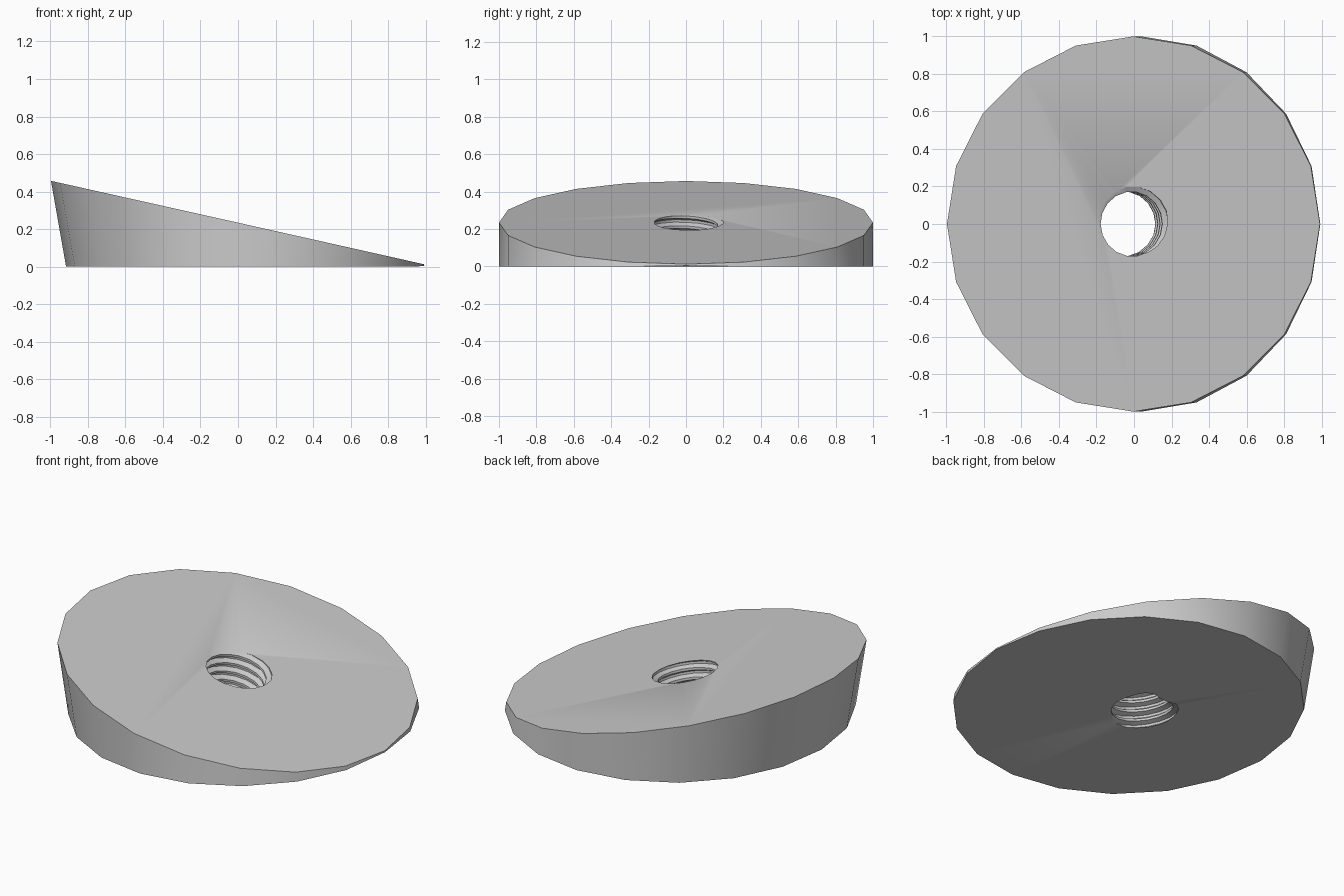
import bpy, bmesh
from math import sin, cos, tau, radians
from mathutils import Vector

cube = bpy.data.objects.get("Cube")
if cube:
    bpy.data.objects.remove(cube, do_unlink=True)

SIDES = 20
SLOPE = 0.2236          # fall of the top face along x
MID_Z = 0.234           # height of the top face at its middle
FLARE = 0.176           # lean of the side wall

grey = bpy.data.materials.new("plain_grey")
grey.use_nodes = True
colour = (0.6, 0.6, 0.6, 1)
grey.diffuse_color = colour
grey.node_tree.nodes["Principled BSDF"].inputs["Base Color"].default_value = colour


def finish(bm, name):
    bmesh.ops.recalc_face_normals(bm, faces=bm.faces)
    mesh = bpy.data.meshes.new(name)
    bm.to_mesh(mesh)
    bm.free()
    mesh.materials.append(grey)
    obj = bpy.data.objects.new(name, mesh)
    bpy.context.collection.objects.link(obj)
    return obj


# Wedge: sloping round top, leaning wall, flat base
bm = bmesh.new()
top, base = [], []
for i in range(SIDES):
    a = tau * i / SIDES
    x, y = -0.003 + 0.994 * cos(a), sin(a)
    z = MID_Z - SLOPE * x
    top.append(bm.verts.new((x, y, z)))
    base.append(bm.verts.new((x + FLARE * z, y, 0.004 if i == 0 else 0)))
for i in range(SIDES):
    j = (i + 1) % SIDES
    bm.faces.new((base[i], base[j], top[j], top[i]))
bm.faces.new(top)
tip = [base[-1], base[0], base[1]]
bm.faces.new(tip)
bm.faces.new(base[1:])
wedge = finish(bm, "wedge_washer")

# Thread cutter: helical solid square to the top face
SEG, TURNS, PITCH = 18, 10, 0.055
PROFILE = [0.2, 0.2, 0.172, 0.172]
P = len(PROFILE)
axis = Vector((SLOPE, 0, 1)).normalized()
side = Vector((0, 1, 0)).cross(axis)
middle = Vector((-0.01, 0, MID_Z))
start = -0.4
rows = TURNS * P

bm = bmesh.new()
grid = {}
for j in range(rows + 1):
    for i in range(SEG):
        a = tau * i / SEG
        r = PROFILE[j % P]
        s = start + PITCH * (j / P + i / SEG)
        grid[i, j] = bm.verts.new(middle + axis * s + side * r * cos(a)
                                  + Vector((0, 1, 0)) * r * sin(a))


def at(i, j):
    return grid[i, j] if i < SEG else grid[0, j + P]


for j in range(rows):
    for i in range(SEG):
        if i == SEG - 1 and j + 1 + P > rows:
            continue
        bm.faces.new((at(i, j), at(i + 1, j), at(i + 1, j + 1), at(i, j + 1)))

# Close both ends with a fan around the axis
for edges, s in ((0, start), (1, start + PITCH * (TURNS + 0.5))):
    hub = bm.verts.new(middle + axis * s)
    half = start + PITCH * TURNS / 2
    rim = [e for e in bm.edges if e.is_boundary and
           (((e.verts[0].co - middle).dot(axis) > half) == bool(edges)) and
           hub not in e.verts]
    for e in rim:
        bm.faces.new((e.verts[0], e.verts[1], hub))
cutter = finish(bm, "thread_cutter")
cutter.hide_render = True

# Cut the threaded hole
mod = wedge.modifiers.new("threaded_hole", 'BOOLEAN')
mod.operation = 'DIFFERENCE'
mod.solver = 'EXACT'
mod.object = cutter
bpy.context.view_layer.objects.active = wedge
wedge.select_set(True)
cutter.select_set(False)
bpy.ops.object.modifier_apply(modifier=mod.name)
bpy.data.objects.remove(cutter, do_unlink=True)
bpy.ops.object.shade_smooth_by_angle(angle=radians(30))
